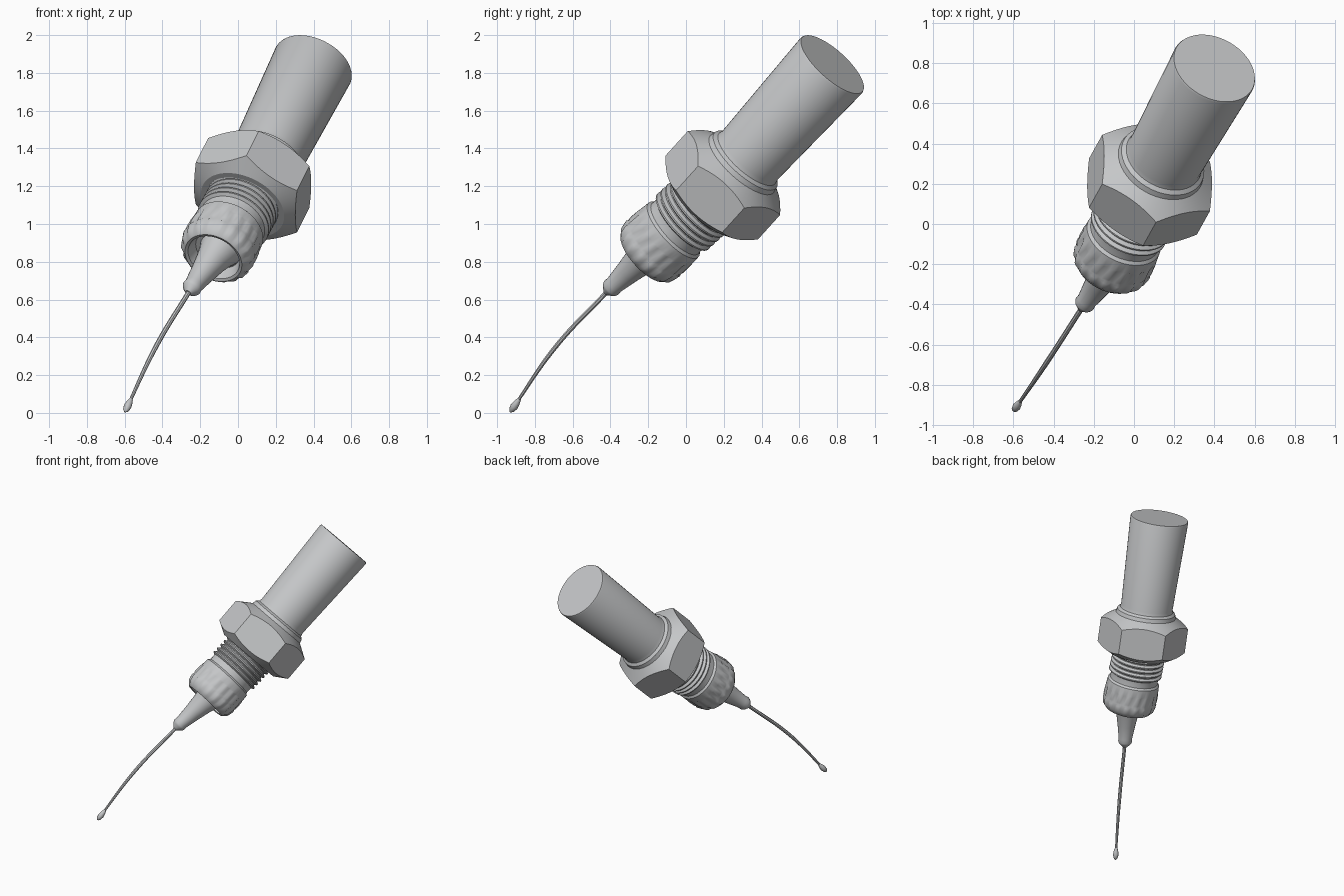
import bpy, bmesh, math
from mathutils import Matrix, Vector

if "Cube" in bpy.data.objects:
    bpy.data.objects.remove(bpy.data.objects["Cube"])

metal = bpy.data.materials.new("grey metal")
metal.use_nodes = True
grey = (0.56, 0.57, 0.58, 1)
metal.diffuse_color = grey
metal.node_tree.nodes["Principled BSDF"].inputs["Base Color"].default_value = grey

# Centres along the slightly bent axis
TOP = Vector((0.4, 0.775, 1.845))
NUT = Vector((0.077, 0.195, 1.205))
COLLAR = Vector((-0.13, -0.23, 0.82))
HUB = Vector((-0.265, -0.425, 0.635))
MID = Vector((-0.435, -0.69, 0.35))
TIP = Vector((-0.595, -0.925, 0.012))


def finish(ob, angle):
    ob.data.materials.append(metal)
    bpy.ops.object.select_all(action='DESELECT')
    ob.select_set(True)
    bpy.context.view_layer.objects.active = ob
    bpy.ops.object.shade_smooth_by_angle(angle=math.radians(angle))


def lathe(name, start, end, profile, segments=48, angle=30):
    """Spin profile(theta) -> [(height, radius)] about the axis start-end."""
    d = (end - start).normalized()
    u = (Vector((1, 0, 0)) - d * d.x).normalized()
    v = d.cross(u)
    bm = bmesh.new()
    columns = []
    for i in range(segments):
        t = math.tau * i / segments
        side = u * math.cos(t) + v * math.sin(t)
        columns.append([bm.verts.new(start + d * h + side * r) for h, r in profile(t)])
    for i, a in enumerate(columns):
        b = columns[(i + 1) % segments]
        for k in range(len(a) - 1):
            bm.faces.new((a[k], b[k], b[k + 1], a[k + 1]))
    bm.faces.new([c[0] for c in reversed(columns)])
    bm.faces.new([c[-1] for c in columns])
    bmesh.ops.recalc_face_normals(bm, faces=bm.faces)
    mesh = bpy.data.meshes.new(name)
    bm.to_mesh(mesh)
    bm.free()
    ob = bpy.data.objects.new(name, mesh)
    bpy.context.collection.objects.link(ob)
    finish(ob, angle)


# Long barrel with a fillet where it meets the nut
length = (TOP - NUT).length
lathe("barrel", NUT, TOP, lambda t: [
    (0.1, 0.24), (0.165, 0.225), (0.19, 0.22), (0.205, 0.2), (0.23, 0.195),
    (length - 0.01, 0.219), (length, 0.215)])


# Hexagonal nut, with both ends cut by a cone
def nut_profile(t):
    sixth = math.pi / 3
    r = 0.286 / math.cos((t + sixth / 2) % sixth - sixth / 2)
    return [(-0.15, 0.235), (-0.15 + (r - 0.235) * 0.6, r),
            (0.165 - (r - 0.22) * 0.65, r), (0.165, 0.22)]


lathe("hex_nut", NUT, TOP, nut_profile, 72, 20)

# Threaded neck
thread = [(0.1, 0.185)]
for i in range(5):
    h = 0.14 + i * 0.036
    thread += [(h, 0.182), (h + 0.012, 0.2), (h + 0.02, 0.2), (h + 0.03, 0.182)]
thread += [(0.34, 0.18), (0.42, 0.185)]
lathe("threaded_neck", NUT, COLLAR, lambda t: thread)


# Ribbed collar, hollow at its lower end
def collar_profile(t):
    rib = 0.008 if math.sin(t * 18 + 0.3) > 0 else 0
    return [(0.36, 0.18), (0.375, 0.195), (0.43, 0.199), (0.44, 0.194 + rib),
            (0.5, 0.196 + rib), (0.515, 0.198), (0.53, 0.197 + rib),
            (0.575, 0.187 + rib), (0.605, 0.168), (0.61, 0.16),
            (0.605, 0.145), (0.54, 0.125)]


lathe("ribbed_collar", NUT, COLLAR, collar_profile, 72)

# Needle hub: flared root, cone and small foot
reach = (HUB - COLLAR).length
lathe("needle_hub", COLLAR, HUB, lambda t: [
    (-0.09, 0.12), (-0.04, 0.1), (0.03, 0.083), (0.12, 0.067), (reach - 0.07, 0.05),
    (reach - 0.045, 0.052), (reach - 0.03, 0.045), (reach, 0.016)], 24)

# Needle shaft
curve = bpy.data.curves.new("needle", 'CURVE')
curve.dimensions = '3D'
curve.bevel_depth = 0.013
curve.bevel_resolution = 2
curve.use_fill_caps = True
spline = curve.splines.new('BEZIER')
spline.bezier_points.add(2)
for point, place in zip(spline.bezier_points, (HUB + (COLLAR - HUB) * 0.1, MID, TIP)):
    point.co = place
    point.handle_left_type = point.handle_right_type = 'AUTO'
spline.bezier_points[2].radius = 0.6
needle = bpy.data.objects.new("needle", curve)
bpy.context.collection.objects.link(needle)
bpy.ops.object.select_all(action='DESELECT')
needle.select_set(True)
bpy.context.view_layer.objects.active = needle
bpy.ops.object.convert(target='MESH')
finish(bpy.context.object, 40)

# Spindle-shaped needle point
lathe("needle_point", TIP, MID, lambda t: [
    (-0.01, 0.004), (0.005, 0.016), (0.03, 0.021), (0.055, 0.017), (0.08, 0.01)], 12, 40)
